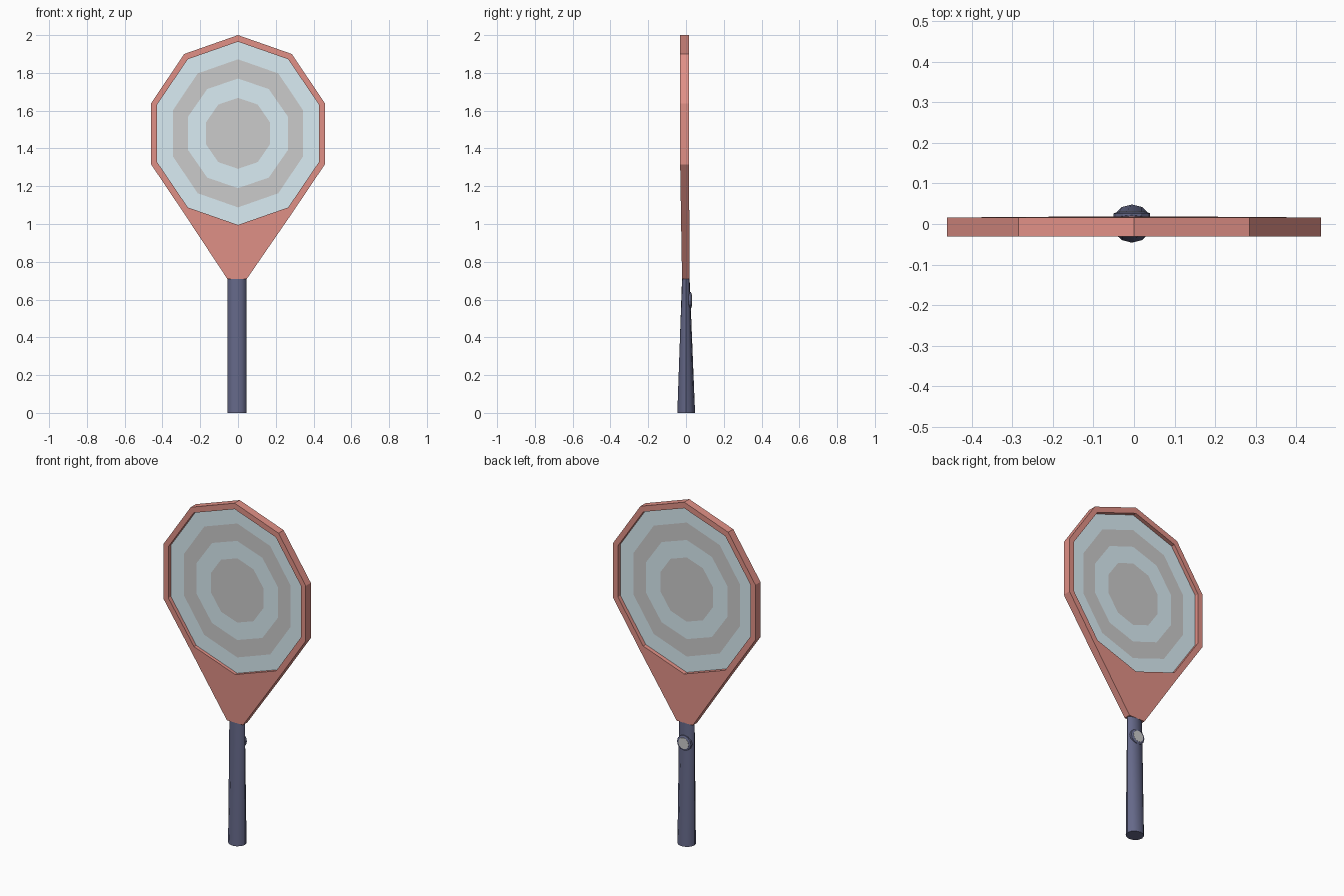
import bpy, bmesh, math

if "Cube" in bpy.data.objects:
    bpy.data.objects.remove(bpy.data.objects["Cube"])


def material(name, color):
    m = bpy.data.materials.new(name)
    m.diffuse_color = (*color, 1)
    m.use_nodes = True
    m.node_tree.nodes["Principled BSDF"].inputs["Base Color"].default_value = m.diffuse_color
    return m


RED = material("red", (0.75, 0.28, 0.24))
NAVY = material("navy", (0.13, 0.14, 0.25))
BLUE = material("pale_blue", (0.70, 0.84, 0.90))


def decagon(rx, rz, cz):
    return [(rx * math.sin(i * math.pi / 5), cz + rz * math.cos(i * math.pi / 5)) for i in range(10)]


def loft(name, loops, mat=None, close=False, caps=False):
    """Skin a list of equally long 3D point loops."""
    bm = bmesh.new()
    rings = [[bm.verts.new(p) for p in loop] for loop in loops]
    pairs = list(zip(rings, rings[1:]))
    if close:
        pairs.append((rings[-1], rings[0]))
    for a, b in pairs:
        for i in range(len(a)):
            j = (i + 1) % len(a)
            bm.faces.new((a[i], a[j], b[j], b[i]))
    if caps:
        bm.faces.new(rings[0])
        bm.faces.new(rings[-1])
    bmesh.ops.remove_doubles(bm, verts=bm.verts, dist=1e-5)
    bmesh.ops.recalc_face_normals(bm, faces=bm.faces)
    me = bpy.data.meshes.new(name)
    bm.to_mesh(me)
    bm.free()
    ob = bpy.data.objects.new(name, me)
    bpy.context.collection.objects.link(ob)
    if mat:
        me.materials.append(mat)
    return ob


def smooth(ob):
    bpy.ops.object.select_all(action='DESELECT')
    ob.select_set(True)
    bpy.context.view_layer.objects.active = ob
    bpy.ops.object.shade_smooth_by_angle(angle=math.radians(40))


# Frame: ten-sided rim whose lowest corner is drawn out into the throat
outer = decagon(0.484, 0.5225, 1.4775)
outer[5:6] = [(0.047, 0.71), (-0.057, 0.71)]
inner = decagon(0.452, 0.485, 1.48)
inner.insert(5, inner[5])


def layer(points, y_head, y_neck):
    # the depth tapers from the head down to the neck
    out = []
    for x, z in points:
        t = min(1, max(0, (1.315 - z) / 0.605))
        out.append((x, y_head + (y_neck - y_head) * t, z))
    return out


loft("frame", [layer(outer, -0.031, -0.021), layer(inner, -0.031, -0.021),
               layer(inner, 0.016, 0.019), layer(outer, 0.016, 0.019)], RED, close=True)

# Face: concentric bands, alternately pale blue and grey
radii = [(0.452, 0.485), (0.363, 0.392), (0.277, 0.29), (0.178, 0.188), (0, 0)]
names = ["outer_blue_band", "outer_grey_band", "inner_blue_band", "grey_centre"]
for i, name in enumerate(names):
    loft(name, [[(x, -0.007, z) for x, z in decagon(rx, rz, 1.48)] for rx, rz in radii[i:i + 2]],
         BLUE if i % 2 == 0 else None)

# Handle: flattens in depth towards the neck
N = 12


def oval(rx, ry, z, cy):
    return [(-0.005 + rx * math.cos(2 * math.pi * i / N), cy + ry * math.sin(2 * math.pi * i / N), z)
            for i in range(N)]


smooth(loft("handle", [oval(0.05, 0.047, 0, 0.001), oval(0.05, 0.02, 0.712, -0.001)], NAVY, caps=True))


# Button on the back of the handle: dark collar with a grey cap
def disc(r, y, z=0.595):
    return [(-0.005 + r * math.cos(2 * math.pi * i / N), y, z + r * math.sin(2 * math.pi * i / N))
            for i in range(N)]


loft("button_collar", [disc(0.045, 0.012), disc(0.045, 0.026), disc(0.035, 0.030)], NAVY, caps=True)
loft("button_cap", [disc(0.033, 0.024), disc(0.033, 0.031)], caps=True)
